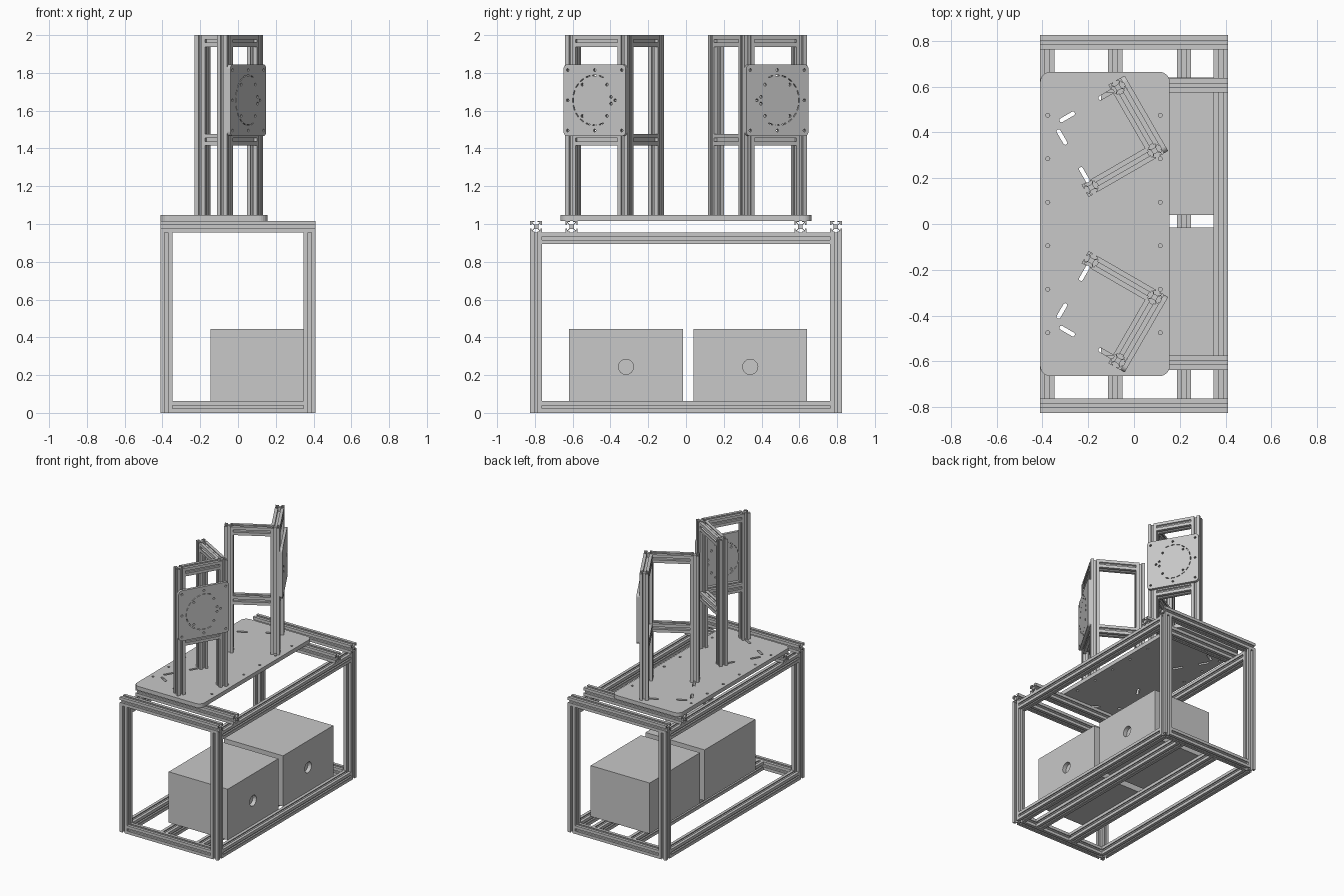
import bpy, bmesh
from math import radians, cos, sin, pi
from mathutils import Vector, Matrix

cube = bpy.data.objects.get("Cube")
if cube:
    bpy.data.objects.remove(cube, do_unlink=True)

grey = bpy.data.materials.new("aluminium_grey")
grey.use_nodes = True
COLOUR = (0.58, 0.58, 0.58, 1)
grey.diffuse_color = COLOUR
grey.node_tree.nodes["Principled BSDF"].inputs["Base Color"].default_value = COLOUR

S = 0.062          # extrusion width
H = S / 2
UP = Vector((0, 0, 1))


def finish(name, bm, matrix):
    bmesh.ops.recalc_face_normals(bm, faces=bm.faces)
    mesh = bpy.data.meshes.new(name)
    bm.to_mesh(mesh)
    bm.free()
    mesh.materials.append(grey)
    ob = bpy.data.objects.new(name, mesh)
    ob.matrix_world = matrix
    bpy.context.collection.objects.link(ob)
    return ob


def loop(bm, pts):
    vs = [bm.verts.new((x, y, 0)) for x, y in pts]
    return [bm.edges.new((vs[i - 1], vs[i])) for i in range(len(vs))]


def verts_of(geom):
    return [g for g in geom if isinstance(g, bmesh.types.BMVert)]


# T-slot section: one side's points, turned four times
SIDE = [(-H, H), (-.009, H), (-.009, .025), (-.018, .025), (-.018, .021), (-.009, .012),
        (.009, .012), (.018, .021), (.018, .025), (.009, .025), (.009, H)]
SECTION = [(x * c + y * s, y * c - x * s)
           for c, s in ((1, 0), (0, 1), (-1, 0), (0, -1)) for x, y in SIDE]


def bar(name, a, b, roll=0):
    """T-slot extrusion from a to b."""
    a, b = Vector(a), Vector(b)
    d = b - a
    bm = bmesh.new()
    face = bm.faces.new([bm.verts.new((x, y, 0)) for x, y in SECTION])
    out = bmesh.ops.extrude_face_region(bm, geom=[face])["geom"]
    bmesh.ops.translate(bm, verts=verts_of(out), vec=(0, 0, d.length))
    if abs(d.z) > 0.9 * d.length:
        rot = Matrix.Rotation(roll, 4, 'Z')
    else:
        rot = d.to_track_quat('Z', 'Y').to_matrix().to_4x4()
    return finish(name, bm, Matrix.Translation(a) @ rot)


def rounded(w, h, r, n=6):
    pts = []
    for k, (sx, sy) in enumerate(((1, 1), (-1, 1), (-1, -1), (1, -1))):
        for i in range(n + 1):
            t = (k + i / n) * pi / 2
            pts.append((sx * (w / 2 - r) + r * cos(t), sy * (h / 2 - r) + r * sin(t)))
    return pts


def circle(x, y, r, n=10):
    return [(x + r * cos(2 * pi * i / n), y + r * sin(2 * pi * i / n)) for i in range(n)]


def slot(x, y, length, width, angle):
    c, s = cos(angle), sin(angle)
    return [(x + c * u - s * v, y + s * u + c * v)
            for u, v in rounded(length, width, width * 0.45, 3)]


def plate(name, outline, holes, thick, matrix):
    """Flat plate with through holes, centred on its thickness."""
    bm = bmesh.new()
    edges = loop(bm, outline)
    for h in holes:
        edges += loop(bm, h)
    bmesh.ops.triangle_fill(bm, use_beauty=True, edges=edges)
    bmesh.ops.translate(bm, verts=bm.verts, vec=(0, 0, -thick / 2))
    out = bmesh.ops.extrude_face_region(bm, geom=bm.faces[:])["geom"]
    bmesh.ops.translate(bm, verts=verts_of(out), vec=(0, 0, thick))
    return finish(name, bm, matrix)


def facing(n, loc):
    """Frame whose local z is the horizontal direction n and local y is up."""
    u = UP.cross(n)
    return Matrix.Translation(loc) @ Matrix((u, UP, n)).transposed().to_4x4()


def cabinet(name, y0, y1):
    """Box with a round recess in its +x face."""
    x0, x1, z0, z1 = -0.145, 0.348, S, 0.445
    w, h = y1 - y0, z1 - z0
    bm = bmesh.new()
    rim = loop(bm, [(-w / 2, -h / 2), (w / 2, -h / 2), (w / 2, h / 2), (-w / 2, h / 2)])
    hole = loop(bm, circle(0, -0.01, 0.04, 24))
    bmesh.ops.triangle_fill(bm, use_beauty=True, edges=rim + hole)
    for edges, depth in ((rim, x1 - x0), (hole, 0.03)):
        out = bmesh.ops.extrude_edge_only(bm, edges=edges)["geom"]
        bmesh.ops.translate(bm, verts=verts_of(out), vec=(0, 0, -depth))
        ends = [g for g in out if isinstance(g, bmesh.types.BMEdge)
                and all(abs(v.co.z + depth) < 1e-5 for v in g.verts)]
        bmesh.ops.contextual_create(bm, geom=ends)
    finish(name, bm, facing(Vector((1, 0, 0)), (x1, (y0 + y1) / 2, (z0 + z1) / 2)))


# Lower frame
PX, PY, TOP = 0.41 - H, 0.825 - H, 0.955
for sx, side in ((-1, "right"), (1, "left")):
    x = sx * PX
    for sy, end in ((-1, "front"), (1, "back")):
        bar(f"{end}_{side}_leg", (x, sy * PY, 0), (x, sy * PY, TOP))
    for z, level in ((H, "bottom"), (TOP - H, "top")):
        bar(f"{level}_{side}_rail", (x, H - PY, z), (x, PY - H, z))
for sy, end in ((-1, "front"), (1, "back")):
    bar(f"{end}_bottom_rail", (H - PX, sy * PY, H), (PX - H, sy * PY, H))
    for y, place in ((PY, "outer"), (0.606, "inner")):
        bar(f"{end}_{place}_top_rail", (-0.41, sy * y, TOP + H), (0.41, sy * y, TOP + H))
for x, place in ((-0.082, "middle"), (0.218, "left")):
    bar(f"{place}_floor_rail", (x, H - PY, H), (x, PY - H, H))

# Cabinets on the floor rails
cabinet("front_cabinet", -0.62, -0.015)
cabinet("back_cabinet", 0.04, 0.64)

# Table plate with bolt holes and adjustment slots
CX, THICK = -0.127, 0.03
DECK = TOP + S + THICK
holes = [circle(x - CX, -0.475 + 0.19 * i, 0.009) for x in (-0.377, 0.115) for i in range(6)]
for s in (-1, 1):
    for x, y, a in ((-0.292, 0.468, 30), (-0.315, 0.38, -60), (-0.217, 0.215, -60),
                    (-0.122, 0.565, 30)):
        holes.append(slot(x - CX, s * y, 0.075, 0.018, s * radians(a)))
plate("table_plate", rounded(0.566, 1.33, 0.045), holes, THICK,
      Matrix.Translation((CX, 0, DECK - THICK / 2)))

# Two angled towers, mirrored front to back
for s, end in ((-1, "front"), (1, "back")):
    a = Vector((-0.187, s * 0.16, 0))
    b = Vector((0.09, s * 0.32, 0))
    c = Vector((-0.07, s * 0.597, 0))
    for p, place in ((a, "inner"), (b, "corner"), (c, "outer")):
        bar(f"{end}_tower_{place}_post", p + UP * DECK, p + UP * 2, s * radians(30))
    for p, q, place in ((a, b, "inner"), (b, c, "outer")):
        gap = (q - p).normalized() * H
        for z, level in ((1.446, "lower"), (2 - H, "upper")):
            bar(f"{end}_tower_{place}_{level}_rail", p + gap + UP * z, q - gap + UP * z)

    # Mounting plate with bolt holes and a dashed arc of slits
    n = Vector((cos(radians(30)), s * sin(radians(30)), 0))
    spots = [(u, v) for u in (-0.165, 0, 0.165) for v in (-0.16, 0.16)]
    spots += [(u, v) for u in (-0.075, 0.075) for v in (-0.083, 0.083)]
    spots += [(-0.1, 0.018), (-0.1, -0.018), (-0.125, 0), (0.165, 0)]
    cuts = [circle(s * u, v, 0.008) for u, v in spots]
    for i in range(13):
        t = radians(-108 + 18 * i)
        cuts.append(slot(s * 0.132 * cos(t), 0.132 * sin(t), 0.026, 0.005, s * t + pi / 2))
    centre = (b + c) / 2 + n * (H + 0.01) + UP * 1.655
    plate(f"{end}_mounting_plate", rounded(0.38, 0.38, 0.025), cuts, 0.02, facing(n, centre))
